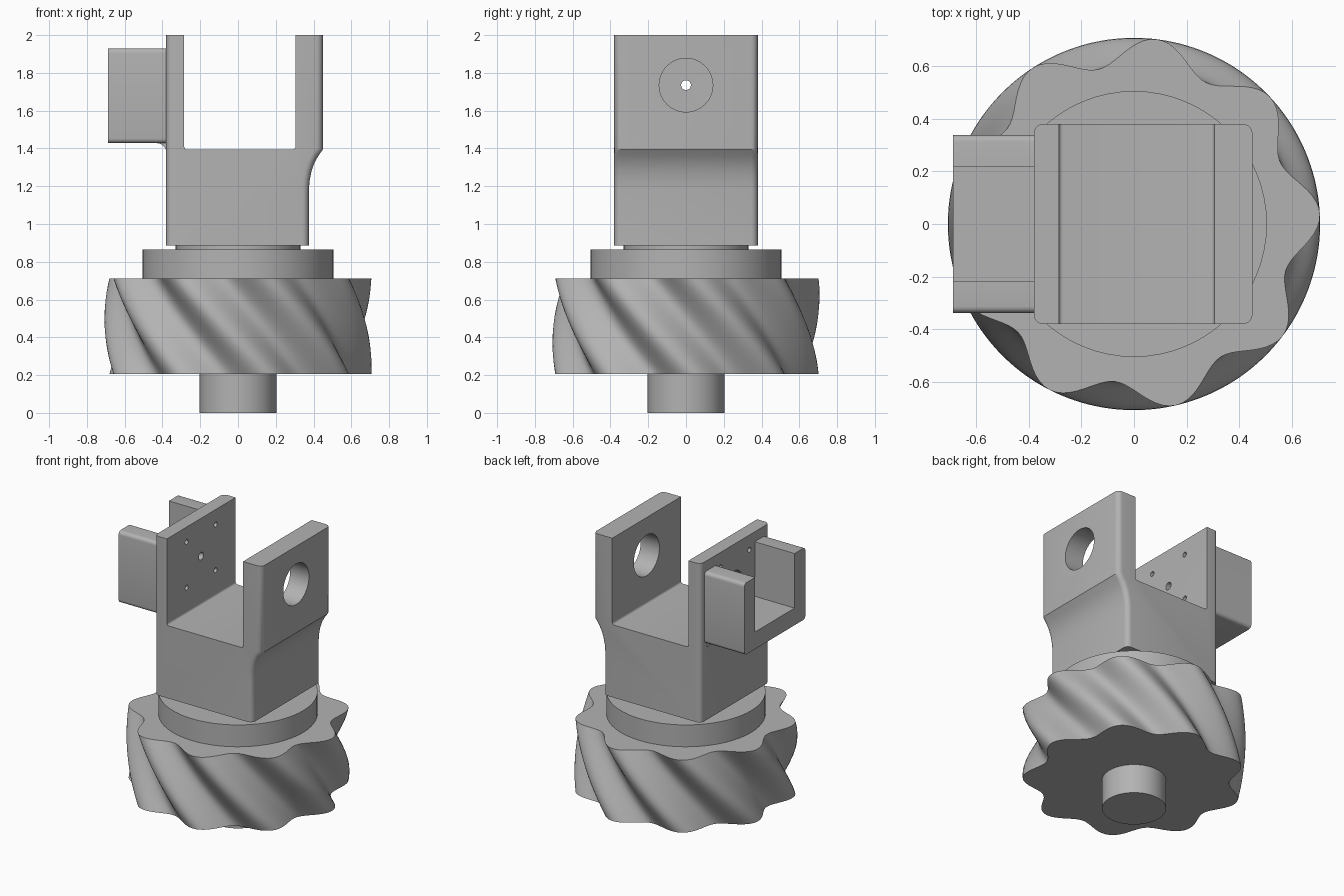
import bpy, bmesh
from math import sin, cos, pi, radians
from mathutils import Matrix, Vector

cube = bpy.data.objects.get("Cube")
if cube:
    bpy.data.objects.remove(cube, do_unlink=True)

grey = bpy.data.materials.new("machined grey")
grey.use_nodes = True
grey.diffuse_color = (0.45, 0.45, 0.45, 1)
grey.node_tree.nodes["Principled BSDF"].inputs["Base Color"].default_value = (0.45, 0.45, 0.45, 1)


def to_object(name, bm):
    bmesh.ops.recalc_face_normals(bm, faces=bm.faces[:])
    mesh = bpy.data.meshes.new(name)
    bm.to_mesh(mesh)
    bm.free()
    mesh.materials.append(grey)
    obj = bpy.data.objects.new(name, mesh)
    bpy.context.collection.objects.link(obj)
    return obj


def activate(obj):
    bpy.ops.object.select_all(action='DESELECT')
    obj.select_set(True)
    bpy.context.view_layer.objects.active = obj


def finish(obj, angle=30):
    activate(obj)
    bpy.ops.object.shade_smooth_by_angle(angle=radians(angle))


def prism(points, offset):
    """Closed profile swept along a straight offset."""
    bm = bmesh.new()
    face = bm.faces.new([bm.verts.new(p) for p in points])
    swept = bmesh.ops.extrude_face_region(bm, geom=[face], use_keep_orig=True)
    moved = [v for v in swept["geom"] if isinstance(v, bmesh.types.BMVert)]
    bmesh.ops.translate(bm, verts=moved, vec=Vector(offset))
    return bm


def cylinder(name, radius, start, end, sides=64):
    start, end = Vector(start), Vector(end)
    axis = end - start
    turn = axis.to_track_quat('Z', 'Y').to_matrix().to_4x4()
    bm = bmesh.new()
    bmesh.ops.create_cone(bm, cap_ends=True, segments=sides, radius1=radius, radius2=radius,
                          depth=axis.length,
                          matrix=Matrix.Translation((start + end) / 2) @ turn)
    return to_object(name, bm)


def arc(cx, cz, r, a0, a1, steps=5):
    angles = [radians(a0 + (a1 - a0) * i / steps) for i in range(steps + 1)]
    return [(cx + r * cos(a), cz + r * sin(a)) for a in angles]


# Helical gear: nine rounded teeth twisted by one tooth pitch
TEETH, SIDES, LEVELS = 9, 180, 24
GEAR_LOW, GEAR_TOP = 0.205, 0.712
bm = bmesh.new()
rings = []
for k in range(LEVELS + 1):
    t = k / LEVELS
    phase = radians(3 + 40 * (1 - t))
    ring = []
    for i in range(SIDES):
        a = 2 * pi * i / SIDES
        r = 0.655 + 0.052 * cos(TEETH * a)
        ring.append(bm.verts.new((r * cos(a + phase), r * sin(a + phase),
                                  GEAR_LOW + t * (GEAR_TOP - GEAR_LOW))))
    rings.append(ring)
for low, high in zip(rings, rings[1:]):
    for i in range(SIDES):
        j = (i + 1) % SIDES
        bm.faces.new((low[i], low[j], high[j], high[i]))
bm.faces.new(rings[0])
bm.faces.new(rings[-1])
finish(to_object("helical_gear", bm))

# Shaft and collars
finish(cylinder("shaft", 0.203, (0, 0, 0), (0, 0, 0.22)))
finish(cylinder("collar", 0.505, (0, 0, 0.70), (0, 0, 0.865)))
finish(cylinder("spacer", 0.33, (0, 0, 0.86), (0, 0, 0.89)))

# Fork body: front outline swept through the depth
HALF = 0.38
outline = [(-0.38, 0.887), (0.375, 0.887), (0.375, 1.18), (0.379, 1.23), (0.389, 1.28),
           (0.405, 1.325), (0.425, 1.36), (0.45, 1.395), (0.45, 2.0), (0.305, 2.0)]
outline += arc(0.29, 1.41, 0.015, 0, -90)
outline += arc(-0.27, 1.41, 0.015, -90, -180)
outline += [(-0.285, 2.0), (-0.38, 2.0)]
bm = prism([(x, -HALF, z) for x, z in outline], (0, 2 * HALF, 0))


def on_side(v):
    return v.co.x < -0.379 or v.co.x > 0.374


# Round the four outer upright corners
corners = [e for e in bm.edges
           if abs(e.verts[0].co.y - e.verts[1].co.y) < 0.001
           and e.verts[0].co.x * e.verts[1].co.x > 0
           and all(on_side(v) for v in e.verts)]
bmesh.ops.bevel(bm, geom=corners, offset=0.035, segments=5, profile=0.5,
                affect='EDGES', clamp_overlap=False)
fork = to_object("fork_body", bm)

# Bearing hole, centre hole with counterbore, and four screw holes
AXIS = 1.735
holes = [(0.142, 0, 0, 0.2, 0.6), (0.026, 0, 0, -0.5, -0.2), (0.075, 0, 0, -0.5, -0.34)]
holes += [(0.017, sy * 0.16, sz * 0.16, -0.5, -0.2) for sy in (-1, 1) for sz in (-1, 1)]
for radius, y, dz, x0, x1 in holes:
    cutter = cylinder("hole_cutter", radius, (x0, y, AXIS + dz), (x1, y, AXIS + dz),
                      48 if radius > 0.1 else 20)
    cutter.hide_render = True
    mod = fork.modifiers.new("hole", 'BOOLEAN')
    mod.operation = 'DIFFERENCE'
    mod.solver = 'EXACT'
    mod.object = cutter
    activate(fork)
    bpy.ops.object.modifier_apply(modifier=mod.name)
    bpy.data.objects.remove(cutter, do_unlink=True)
finish(fork)

# Side bracket: U section open at the top, with rounded outer corners
W, WALL, LOW, TOP, R = 0.338, 0.12, 1.428, 1.93, 0.025
right = arc(W - R, LOW + R, R, -90, 0) + arc(W - R, TOP - R, R, 0, 90)
right += [(W - WALL, TOP), (W - WALL, LOW + WALL)]
section = right + [(-y, z) for y, z in reversed(right)]
finish(to_object("side_bracket", prism([(-0.688, y, z) for y, z in section], (0.31, 0, 0))))

# Fillet under the bracket where it meets the fork
fillet = [(-0.378, LOW + 0.01), (-0.43, LOW + 0.01)] + arc(-0.43, LOW - 0.05, 0.05, 90, 0)
fillet += [(-0.378, LOW - 0.05)]
finish(to_object("bracket_fillet",
                 prism([(x, -W + R, z) for x, z in fillet], (0, 2 * (W - R), 0))))
